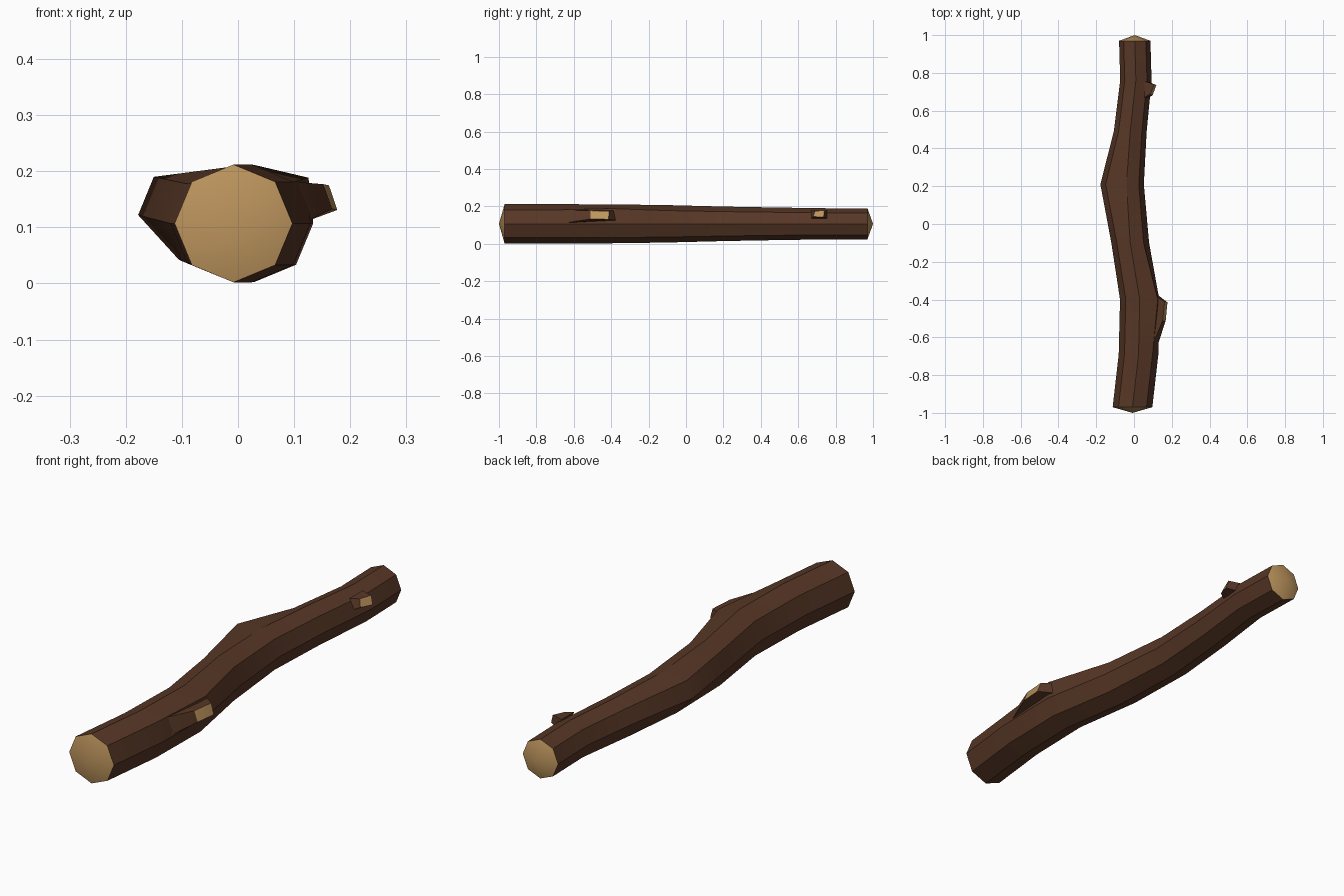
import bpy, bmesh, math
from mathutils import Vector

if "Cube" in bpy.data.objects:
    bpy.data.objects.remove(bpy.data.objects["Cube"])


def material(name, rgb):
    m = bpy.data.materials.new(name)
    m.use_nodes = True
    m.diffuse_color = (*rgb, 1)
    m.node_tree.nodes["Principled BSDF"].inputs["Base Color"].default_value = (*rgb, 1)
    return m


BARK = material("bark brown", (0.095, 0.038, 0.019))
WOOD = material("cut wood tan", (0.51, 0.30, 0.11))


def finish(bm, name):
    bmesh.ops.recalc_face_normals(bm, faces=bm.faces)
    mesh = bpy.data.meshes.new(name)
    bm.to_mesh(mesh)
    bm.free()
    mesh.materials.append(BARK)
    mesh.materials.append(WOOD)
    ob = bpy.data.objects.new(name, mesh)
    bpy.context.collection.objects.link(ob)
    bpy.ops.object.select_all(action='DESELECT')
    ob.select_set(True)
    bpy.context.view_layer.objects.active = ob
    bpy.ops.object.shade_smooth_by_angle(angle=math.radians(30))
    return ob


def bridge(bm, a, b):
    n = len(a)
    for i in range(n):
        bm.faces.new((a[i], a[(i + 1) % n], b[(i + 1) % n], b[i]))


# Crooked eight-sided trunk: y, centre x, radius
SIDES = 8
CENTRE_Z = 0.107
stations = [(-0.97, -0.008, 0.105), (-0.69, 0.024, 0.105), (-0.40, 0.03, 0.104),
            (-0.10, -0.02, 0.1), (0.21, -0.04, 0.092), (0.49, -0.02, 0.087),
            (0.76, 0.01, 0.083), (0.97, 0.004, 0.083)]
bm = bmesh.new()
rings = []
for y, cx, r in stations:
    angles = [math.tau * k / SIDES for k in range(SIDES)]
    rings.append([bm.verts.new((cx + r * math.cos(a), y, CENTRE_Z + r * math.sin(a)))
                  for a in angles])
for a, b in zip(rings, rings[1:]):
    bridge(bm, a, b)

# Knots: the elbow swells on one side, the collar rises beside the large stub
rings[4][3].co += Vector((-0.045, 0, 0.018))
rings[4][4].co += Vector((-0.046, 0, 0.015))
rings[2][1].co += Vector((0.022, 0, 0.008))

# Shallow domed cut ends
for ring, y, cx in ((rings[0], -1, -0.008), (rings[-1], 1, 0.004)):
    tip = bm.verts.new((cx, y, CENTRE_Z))
    for i in range(SIDES):
        bm.faces.new((ring[i], ring[(i + 1) % SIDES], tip)).material_index = 1
finish(bm, "trunk")


# Cut branch stubs: a base quad sunk in the trunk tapering to a cut face
def stub(name, base, tip):
    bm = bmesh.new()
    a = [bm.verts.new(p) for p in base]
    b = [bm.verts.new(p) for p in tip]
    bridge(bm, a, b)
    bm.faces.new(a)
    bm.faces.new(b).material_index = 1
    finish(bm, name)


stub("large_branch_stub",
     [(0.12, -0.66, 0.11), (0.125, -0.375, 0.125), (0.1, -0.375, 0.18), (0.09, -0.66, 0.182)],
     [(0.168, -0.51, 0.133), (0.177, -0.415, 0.131), (0.162, -0.41, 0.175), (0.152, -0.51, 0.177)])
stub("small_branch_stub",
     [(0.075, 0.67, 0.135), (0.075, 0.755, 0.135), (0.055, 0.755, 0.178), (0.055, 0.67, 0.178)],
     [(0.098, 0.68, 0.146), (0.118, 0.735, 0.142), (0.107, 0.74, 0.178), (0.088, 0.69, 0.176)])
